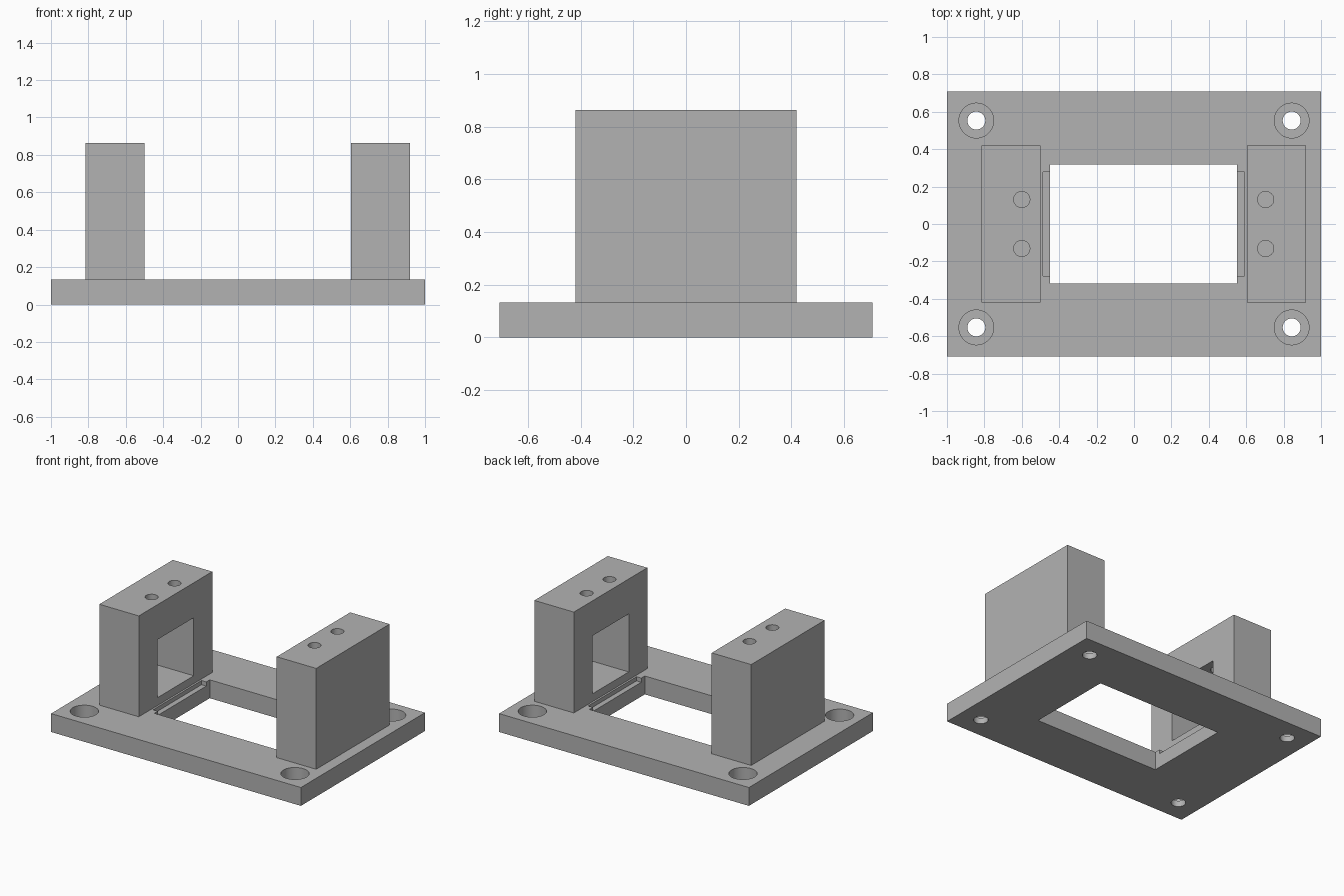
import bpy
import math

cube = bpy.data.objects.get("Cube")
if cube:
    bpy.data.objects.remove(cube, do_unlink=True)

MID = 0.052         # centre line of the opening and the posts
PLATE_TOP = 0.133
POST_TOP = 0.863

grey = bpy.data.materials.new("plain grey")
grey.use_nodes = True
grey.diffuse_color = (0.45, 0.45, 0.45, 1)
grey.node_tree.nodes["Principled BSDF"].inputs["Base Color"].default_value = (0.45, 0.45, 0.45, 1)


def box(name, x, y, z):
    """Box spanning the given (low, high) ranges."""
    bpy.ops.mesh.primitive_cube_add(size=1, location=[sum(r) / 2 for r in (x, y, z)])
    ob = bpy.context.object
    ob.name = name
    ob.scale = [abs(r[1] - r[0]) for r in (x, y, z)]
    bpy.ops.object.transform_apply(location=True, rotation=False, scale=True)
    ob.data.materials.append(grey)
    return ob


def drill(x, y, radius, z):
    """Vertical round cutter."""
    bpy.ops.mesh.primitive_cylinder_add(vertices=48, radius=radius, depth=z[1] - z[0],
                                        location=(x, y, sum(z) / 2))
    ob = bpy.context.object
    ob.data.materials.append(grey)
    return ob


def cut(target, cutters):
    """Subtract each cutter, then tidy it away."""
    bpy.ops.object.select_all(action='DESELECT')
    target.select_set(True)
    bpy.context.view_layer.objects.active = target
    for c in cutters:
        c.hide_render = True
        mod = target.modifiers.new("cut", 'BOOLEAN')
        mod.operation = 'DIFFERENCE'
        mod.solver = 'EXACT'
        mod.object = c
        bpy.ops.object.modifier_apply(modifier=mod.name)
        bpy.data.objects.remove(c, do_unlink=True)
    bpy.ops.object.shade_smooth_by_angle(angle=math.radians(30))


# Base plate with a central opening, shallow end ledges and counterbored corners
plate = box("base_plate", (-1, 1), (-0.709, 0.709), (0, PLATE_TOP))
cutters = [box("opening", (MID - 0.5, MID + 0.5), (-0.317, 0.317), (-0.1, 0.3))]
for s in (-1, 1):
    cutters.append(box("ledge", (MID + s * 0.45, MID + s * 0.538), (-0.277, 0.277),
                       (PLATE_TOP - 0.03, 0.3)))
    for t in (-1, 1):
        x, y = s * 0.843, t * 0.553
        cutters.append(drill(x, y, 0.048, (-0.1, 0.3)))
        cutters.append(drill(x, y, 0.093, (PLATE_TOP - 0.09, 0.3)))
cut(plate, cutters)

# Two mirrored posts, each with an inward pocket and two screw holes from the top
for s, name in ((-1, "right_post"), (1, "left_post")):
    post = box(name, (MID + s * 0.552, MID + s * 0.868), (-0.42, 0.42), (PLATE_TOP, POST_TOP))
    cutters = [box("pocket", (MID + s * 0.5, MID + s * 0.842), (-0.208, 0.208), (0.19, 0.61))]
    for t in (-1, 1):
        cutters.append(drill(MID + s * 0.652, t * 0.131, 0.043, (0.5, 1)))
    cut(post, cutters)
